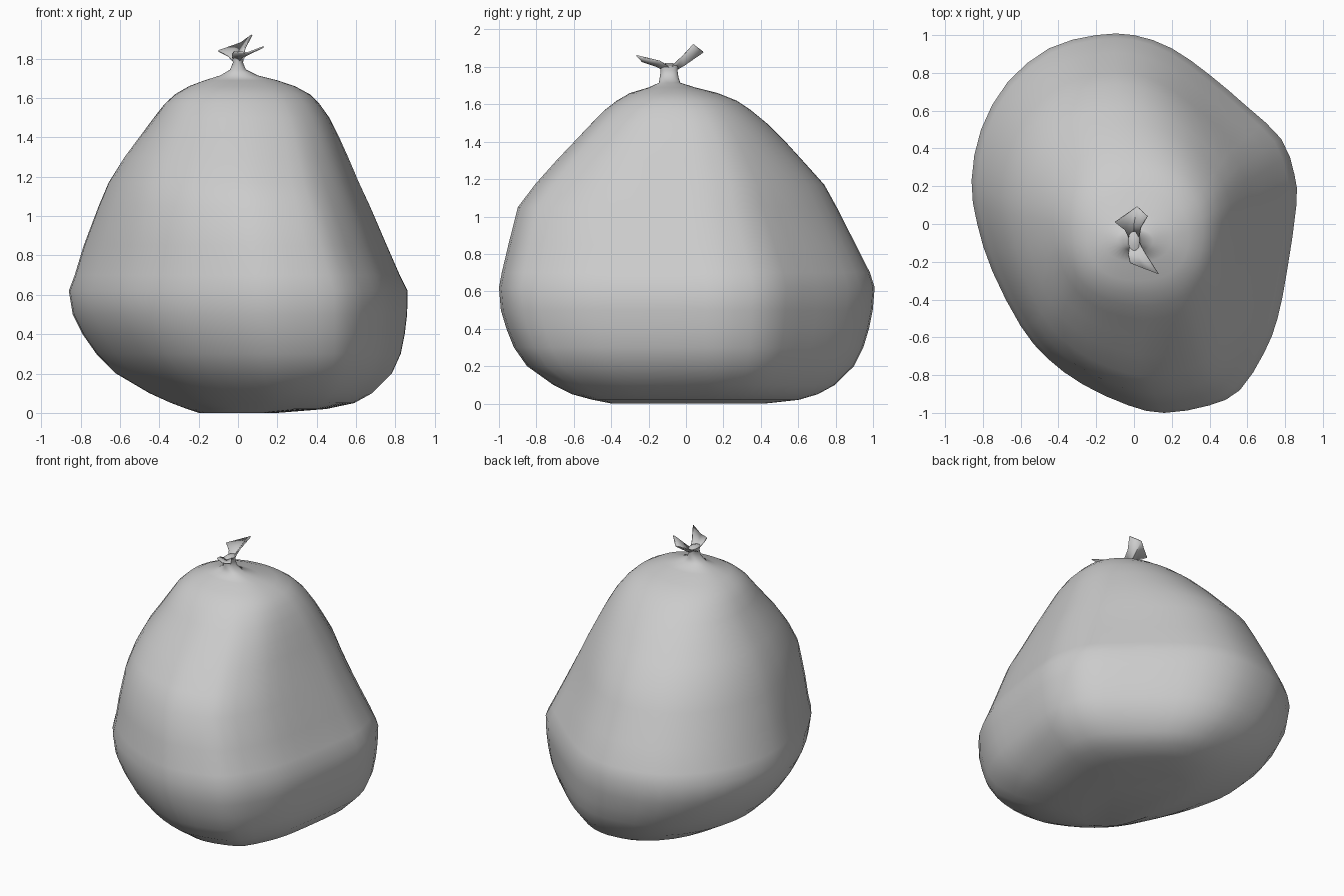
import bpy, bmesh, math
from mathutils import Vector


def make(name, verts, faces, angle=50):
    me = bpy.data.meshes.new(name)
    me.from_pydata(verts, [], faces)
    bm = bmesh.new()
    bm.from_mesh(me)
    bmesh.ops.recalc_face_normals(bm, faces=bm.faces)
    bm.to_mesh(me)
    bm.free()
    ob = bpy.data.objects.new(name, me)
    bpy.context.collection.objects.link(ob)
    bpy.ops.object.select_all(action='DESELECT')
    ob.select_set(True)
    bpy.context.view_layer.objects.active = ob
    bpy.ops.object.shade_smooth_by_angle(angle=math.radians(angle))
    return ob


def smooth_loop(pts):
    # Catmull-Rom midpoints double the outline resolution
    out, n = [], len(pts)
    for i in range(n):
        a, b, c, d = (Vector(pts[(i + k) % n]) for k in (-1, 0, 1, 2))
        out += [b, (b + c) * 0.5625 - (a + d) * 0.0625]
    return out


# Widest outline of the slumped bag, seen from above
outline = smooth_loop([
    (-0.2, 1), (0.0, 1), (0.2, 0.93), (0.4, 0.79), (0.6, 0.62), (0.78, 0.45),
    (0.85, 0.26), (0.86, 0.1), (0.81, -0.25), (0.76, -0.5), (0.69, -0.68),
    (0.56, -0.88), (0.4, -0.96), (0.16, -1), (-0.03, -0.96), (-0.27, -0.85),
    (-0.46, -0.71), (-0.6, -0.54), (-0.75, -0.25), (-0.83, 0), (-0.86, 0.23),
    (-0.81, 0.5), (-0.67, 0.75), (-0.45, 0.93)])
N = len(outline)

# Levels: z, x min, x max, y min, y max, roundness (0 = outline, 1 = soft box)
levels = [
    (0.0, -0.2, 0.2, -0.4, 0.42, 0.3), (0.02, -0.26, 0.45, -0.5, 0.6, 0.2),
    (0.05, -0.34, 0.59, -0.61, 0.7, 0.1), (0.1, -0.45, 0.68, -0.71, 0.79, 0),
    (0.2, -0.62, 0.78, -0.85, 0.89, 0), (0.3, -0.72, 0.825, -0.92, 0.94, 0),
    (0.4, -0.79, 0.845, -0.96, 0.97, 0), (0.5, -0.84, 0.857, -0.99, 0.99, 0),
    (0.62, -0.86, 0.86, -1, 1, 0), (0.7, -0.83, 0.82, -0.985, 0.975, 0),
    (0.85, -0.785, 0.755, -0.95, 0.9, 0.05), (1.05, -0.71, 0.67, -0.9, 0.8, 0.15),
    (1.17, -0.66, 0.615, -0.81, 0.735, 0.25), (1.3, -0.58, 0.56, -0.695, 0.62, 0.4),
    (1.4, -0.505, 0.515, -0.6, 0.53, 0.5), (1.5, -0.43, 0.465, -0.505, 0.43, 0.65),
    (1.57, -0.375, 0.415, -0.435, 0.345, 0.8), (1.62, -0.32, 0.365, -0.37, 0.27, 0.9),
    (1.66, -0.25, 0.29, -0.3, 0.17, 1), (1.69, -0.17, 0.2, -0.2, 0.05, 1),
    (1.715, -0.09, 0.1, -0.145, -0.03, 1), (1.745, -0.04, 0.04, -0.14, -0.04, 1),
    (1.78, -0.026, 0.026, -0.135, -0.045, 1), (1.81, -0.03, 0.03, -0.14, -0.04, 1),
    (1.82, -0.015, 0.015, -0.11, -0.07, 1)]

verts, faces = [], []
for z, x0, x1, y0, y1, r in levels:
    for p in outline:
        u, v = p.x / 0.86, p.y
        a = math.atan2(v, u)
        c, s = math.cos(a), math.sin(a)
        k = (abs(c) ** 2.3 + abs(s) ** 2.3) ** (-1 / 2.3)
        u, v = u + (c * k - u) * r, v + (s * k - v) * r
        verts.append(((x0 + x1) / 2 + u * (x1 - x0) / 2,
                      (y0 + y1) / 2 + v * (y1 - y0) / 2, z))
for j in range(len(levels) - 1):
    for i in range(N):
        k = (i + 1) % N
        faces.append((j * N + i, j * N + k, (j + 1) * N + k, (j + 1) * N + i))
faces += [tuple(range(N))[::-1], tuple(range((len(levels) - 1) * N, len(levels) * N))]
make("bag_body", verts, faces, 60)


# Knot ears: folded film flaring from a narrow root to a wide tip
def ear(name, rows):
    n = len(rows[0])
    vs = [p for row in rows for p in row]
    fs = [(j * n + i, j * n + i + 1, (j + 1) * n + i + 1, (j + 1) * n + i)
          for j in range(len(rows) - 1) for i in range(n - 1)]
    ob = make(name, vs, fs)
    mod = ob.modifiers.new("thickness", 'SOLIDIFY')
    mod.thickness = 0.008
    mod.offset = 0


ear("back_ear", [
    [(-0.025, -0.08, 1.79), (0.0, -0.07, 1.775), (0.025, -0.08, 1.8)],
    [(-0.05, -0.03, 1.815), (0.0, -0.01, 1.81), (0.035, -0.02, 1.855)],
    [(-0.1, 0.01, 1.84), (0.015, 0.092, 1.88), (0.07, 0.04, 1.92)]])
ear("front_ear", [
    [(-0.02, -0.1, 1.795), (0.0, -0.11, 1.78), (0.025, -0.09, 1.8)],
    [(-0.03, -0.16, 1.825), (0.015, -0.16, 1.805), (0.05, -0.14, 1.83)],
    [(-0.02, -0.205, 1.835), (0.05, -0.235, 1.83), (0.13, -0.265, 1.86)]])
